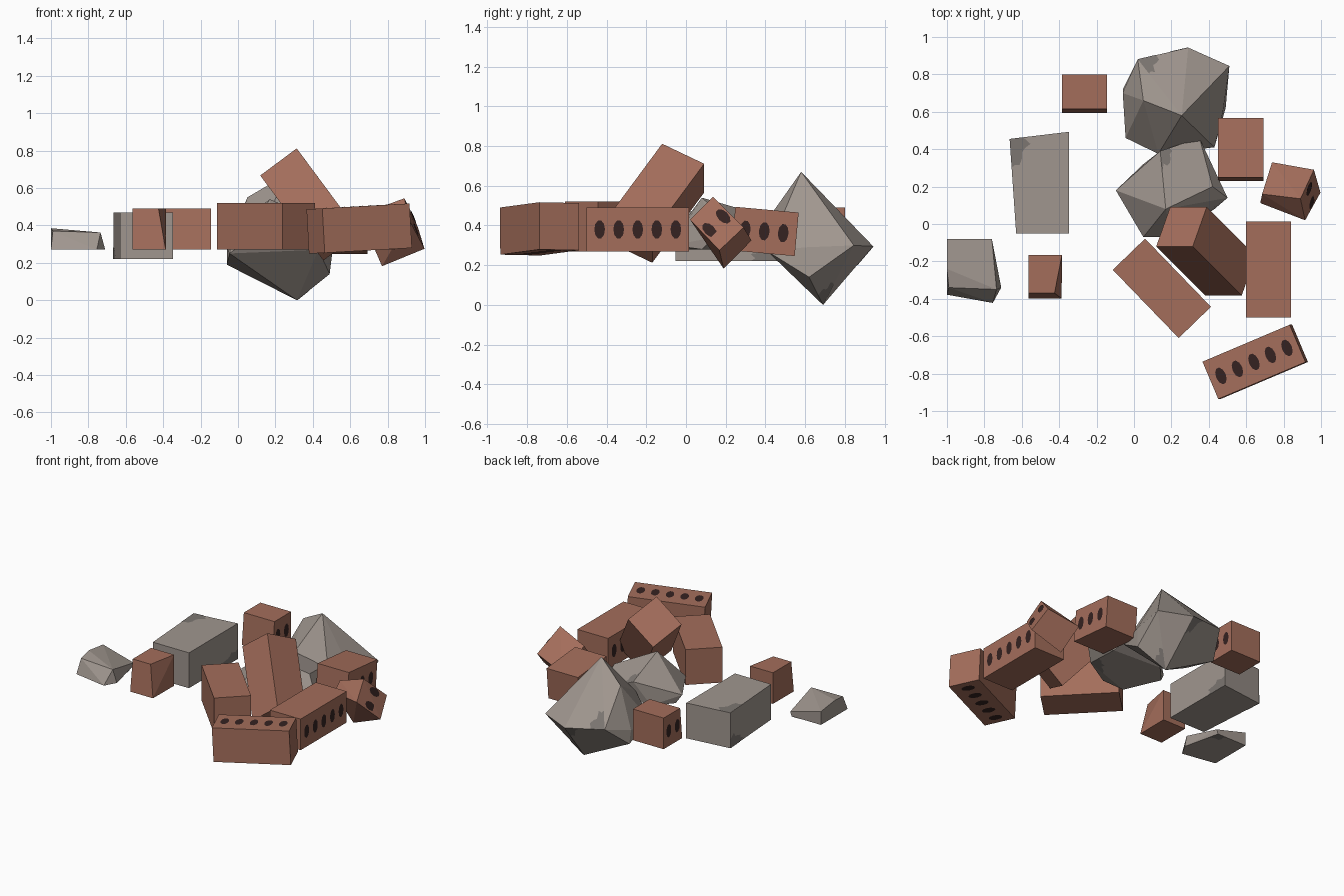
import bpy, bmesh, math, random
from mathutils import Vector as V

if "Cube" in bpy.data.objects:
    bpy.data.objects.remove(bpy.data.objects["Cube"])

random.seed(4)

def material(name, col):
    m = bpy.data.materials.new(name)
    m.diffuse_color = (*col, 1)
    m.use_nodes = True
    m.node_tree.nodes["Principled BSDF"].inputs["Base Color"].default_value = m.diffuse_color
    return m

BRICK = material("brick red", (0.37, 0.155, 0.105))
HOLE = material("hole dark", (0.035, 0.016, 0.015))
STONE = material("stone grey", (0.35, 0.305, 0.273))
STAIN = material("stone stain", (0.20, 0.18, 0.165))

def hull(points):
    """Convex solid around a few corner points."""
    bm = bmesh.new()
    for p in points:
        bm.verts.new(p)
    r = bmesh.ops.convex_hull(bm, input=bm.verts[:])
    junk = [g for g in set(r["geom_interior"] + r["geom_unused"]) if isinstance(g, bmesh.types.BMVert)]
    bmesh.ops.delete(bm, geom=junk, context='VERTS')
    bmesh.ops.dissolve_limit(bm, angle_limit=math.radians(4), verts=bm.verts[:], edges=bm.edges[:])
    bmesh.ops.recalc_face_normals(bm, faces=bm.faces[:])
    bm.normal_update()
    return bm

def finish(bm, name, mats):
    me = bpy.data.meshes.new(name)
    bm.to_mesh(me)
    bm.free()
    for m in mats:
        me.materials.append(m)
    ob = bpy.data.objects.new(name, me)
    bpy.context.collection.objects.link(ob)

def hole(bm, centre, normal, long_axis):
    """Dark oval laid on a brick face."""
    n, l = V(normal).normalized(), V(long_axis).normalized()
    s = l.cross(n)
    c = V(centre) + n * 0.002
    ring = []
    for k in range(10):
        a = math.tau * k / 10
        ring.append(bm.verts.new(c + s * 0.027 * math.cos(a) + l * 0.047 * math.sin(a)))
    f = bm.faces.new(ring)
    f.normal_update()
    if f.normal.dot(n) < 0:
        f.normal_flip()
    f.material_index = 1

def brick(name, centre, length_dir, through_dir, size, holes=()):
    """size = length, depth along the holes, height; holes = offsets along the length."""
    c, l, t = V(centre), V(length_dir).normalized(), V(through_dir)
    t = (t - l * t.dot(l)).normalized()
    h = l.cross(t)
    a, b, d = (x / 2 for x in size)
    bm = hull([c + l * a * i + t * b * j + h * d * k
               for i in (-1, 1) for j in (-1, 1) for k in (-1, 1)])
    for o in holes:
        for s in (-1, 1):
            hole(bm, c + l * o + t * b * s, t * s, h)
    finish(bm, name, [BRICK, HOLE])

def stone(name, points, stains):
    """Faceted rock; stains = face directions that get a dark corner."""
    bm = hull(points)
    for d, corner in stains:
        f = max(bm.faces, key=lambda f: f.normal.dot(V(d).normalized()))
        loop = max(f.loops, key=lambda q: q.vert.co.dot(V(corner)))
        v, n = loop.vert.co.copy(), f.normal.copy()
        e1 = loop.link_loop_next.vert.co - v
        e2 = loop.link_loop_prev.vert.co - v
        pts = [v + n * 0.002]
        for k in range(8):
            a = math.pi / 2 * k / 7
            r = random.uniform(0.22, 0.38)
            pts.append(v + (e1 * math.cos(a) + e2 * math.sin(a)) * r + n * 0.002)
        bm.faces.new([bm.verts.new(p) for p in pts]).material_index = 1
    finish(bm, name, [STONE, STAIN])

FIVE = [(-2 + i) * 0.096 for i in range(5)]

# whole bricks
brick("brick_right", (0.72, -0.243, 0.38), (0, 1, 0), (1, 0, 0), (0.515, 0.24, 0.22), FIVE)
brick("brick_front", (0.648, -0.737, 0.383), (0.92, 0.39, 0.052), (-0.05, 0, 1), (0.507, 0.238, 0.217), FIVE)
brick("brick_diagonal", (0.149, -0.344, 0.395), (0.35, -0.362, 0), (0.17, 0.165, 0), (0.507, 0.24, 0.25))
brick("brick_leaning", (0.385, -0.145, 0.512), (0.512, -0.51, -0.69), (-0.195, 0, -0.145), (0.512, 0.243, 0.246))

# broken bricks
brick("half_brick_back", (0.571, 0.398, 0.37), (0, 0.995, -0.09), (1, 0, 0), (0.32, 0.245, 0.22),
      (-0.1, -0.004, 0.092))

bm = hull([(x, y, z) for x in (-0.385, -0.145) for y, z in
           ((0.80, 0.27), (0.80, 0.49), (0.615, 0.49), (0.593, 0.27))])
for x, n in ((-0.385, -1), (-0.145, 1)):
    for y in (0.65, 0.745):
        hole(bm, (x, y, 0.38), (n, 0, 0), (0, 0, 1))
finish(bm, "broken_brick_back_left", [BRICK, HOLE])

finish(hull([(-0.565, -0.165, 0.27), (-0.565, -0.165, 0.49), (-0.565, -0.398, 0.27), (-0.565, -0.37, 0.49),
             (-0.385, -0.165, 0.27), (-0.385, -0.165, 0.49), (-0.387, -0.398, 0.27), (-0.425, -0.37, 0.49)]),
       "broken_brick_left", [BRICK])

p1, p2, p3, p4 = V((0.89, 0.135, 0.545)), V((0.915, 0.02, 0.43)), V((0.962, 0.29, 0.39)), V((0.997, 0.168, 0.275))
bm = hull([p1, p2, p3, p4, (0.685, 0.16, 0.47), (0.675, 0.112, 0.40), (0.738, 0.33, 0.325), (0.77, 0.19, 0.182)])
n = (p2 - p1).cross(p3 - p1)
mid = (p1 + p2 + p3 + p4) / 4
for s in (-0.3, 0.3):
    hole(bm, mid + (p1 - p2) * s + n.normalized() * 0.002, n, p3 - p1)
finish(bm, "broken_brick_right", [BRICK, HOLE])

# stones
stone("large_stone", [
    (0.05, 0.66, 0.55), (0.255, 0.58, 0.67), (0.475, 0.60, 0.29), (0.51, 0.845, 0.30),
    (0.29, 0.943, 0.295), (0.02, 0.88, 0.33), (-0.06, 0.72, 0.19), (-0.06, 0.70, 0.28),
    (-0.045, 0.46, 0.25), (0.13, 0.375, 0.38), (0.43, 0.41, 0.27), (0.315, 0.69, 0.0),
    (0.49, 0.62, 0.14)],
    [((0, 0.7, 0.7), (-1, 0, 0)), ((-0.5, 0.5, -0.3), (0, 1, 0)), ((0.7, 0.5, -0.4), (0, 0, -1))])
stone("middle_stone", [
    (-0.097, 0.18, 0.34), (0.05, -0.07, 0.34), (0.20, -0.07, 0.30), (0.50, 0.14, 0.34),
    (0.35, 0.46, 0.37), (0.14, 0.39, 0.45), (0.17, 0.08, 0.54), (0.42, 0.20, 0.43),
    (0.05, -0.05, 0.28), (0.42, 0.30, 0.28), (0.05, 0.32, 0.28), (0.43, 0.08, 0.28), (-0.06, 0.2, 0.28)],
    [((0.2, 0.2, 1), (-1, 1, 0)), ((0, 0, -1), (1, 0, 0))])
stone("stone_block", [(x, y, z) for x, y in
                      ((-0.665, 0.455), (-0.347, 0.493), (-0.347, -0.052), (-0.63, -0.052)) for z in (0.22, 0.47)],
      [((0, 0, 1), (-1, 1, 0)), ((-1, 0, 0), (0, 1, -1)), ((1, 0, 0), (0, 1, -1))])
stone("small_stone", [
    (-1.0, -0.08, 0.27), (-0.77, -0.08, 0.27), (-1.0, -0.08, 0.365), (-0.76, -0.08, 0.30),
    (-1.0, -0.24, 0.385), (-0.735, -0.35, 0.362), (-0.99, -0.34, 0.37), (-0.71, -0.34, 0.27),
    (-0.755, -0.422, 0.27), (-1.0, -0.378, 0.27)],
    [((0, 0, -1), (1, 1, 0))])
